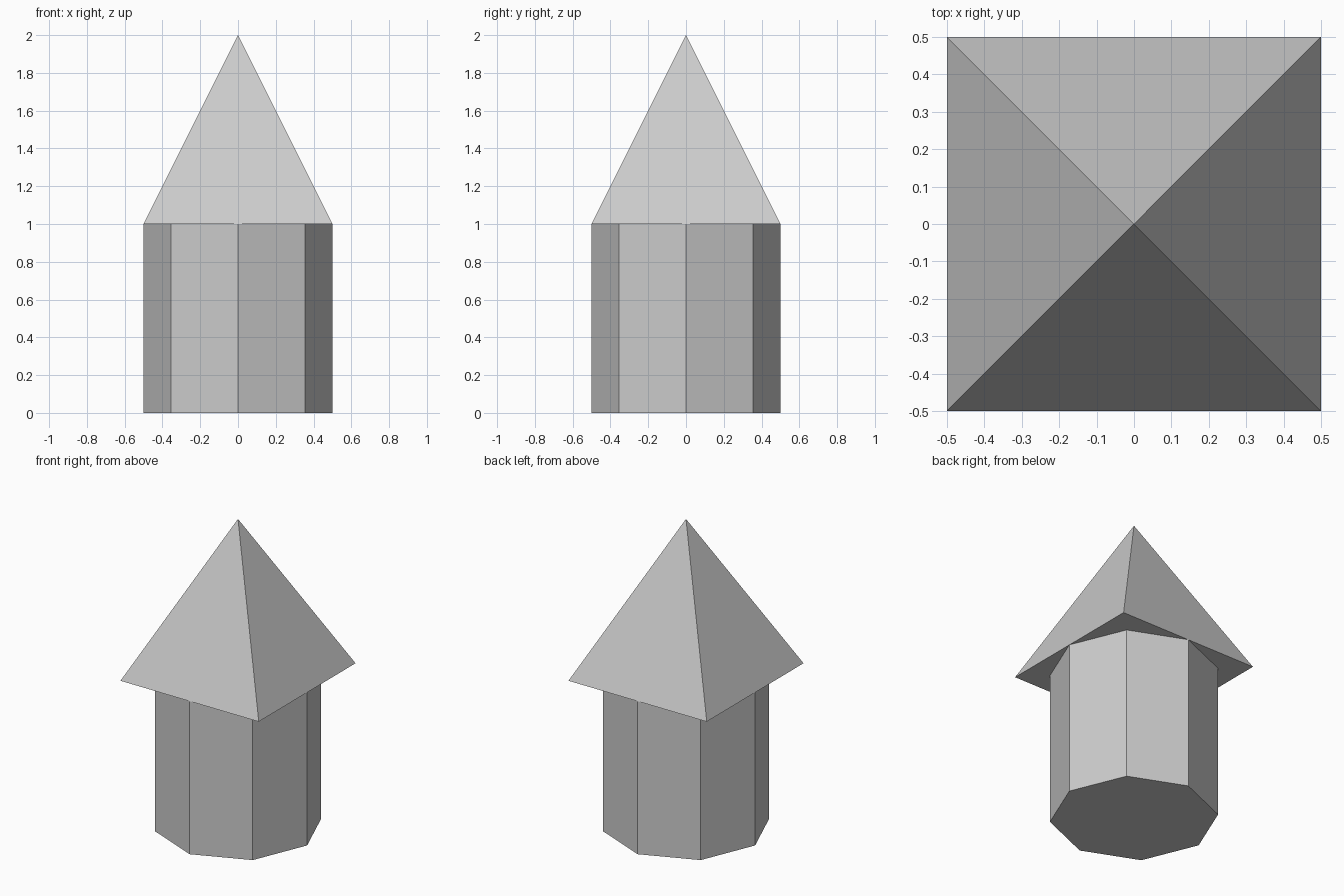
import bpy
import math

if "Cube" in bpy.data.objects:
    bpy.data.objects.remove(bpy.data.objects["Cube"])

# Eight-sided tower body, with a corner facing each axis
bpy.ops.mesh.primitive_cylinder_add(vertices=8, radius=0.5, depth=1.0,
                                    location=(0, 0, 0.5))
bpy.context.object.name = "tower_body"

# Square pyramid roof, 1 x 1 base aligned to the axes
bpy.ops.mesh.primitive_cone_add(vertices=4, radius1=math.sqrt(0.5), radius2=0,
                                depth=1.0, location=(0, 0, 1.5),
                                rotation=(0, 0, math.radians(45)))
bpy.context.object.name = "pyramid_roof"
